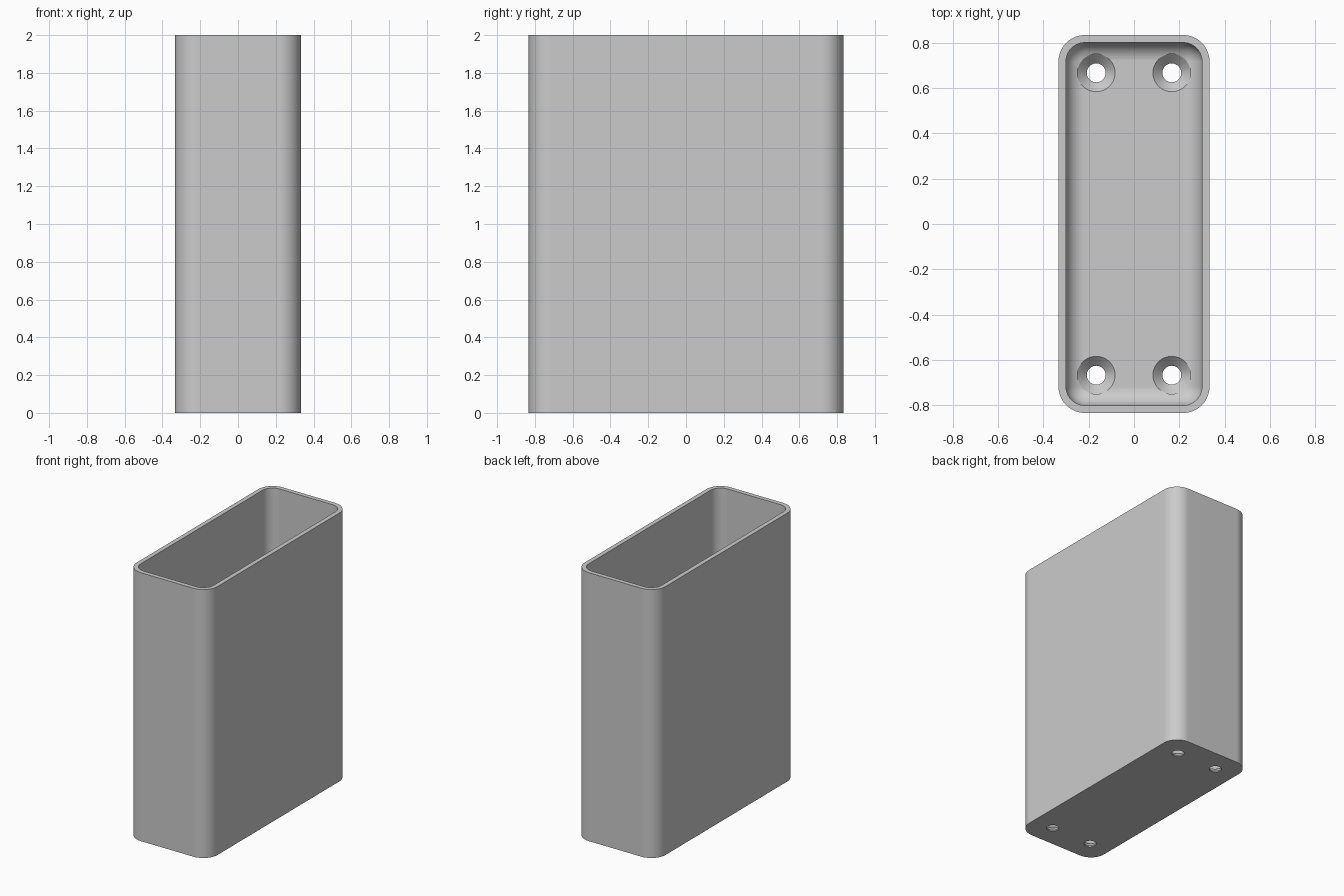
import bpy, bmesh
from math import sin, cos, pi

if "Cube" in bpy.data.objects:
    bpy.data.objects.remove(bpy.data.objects["Cube"])

HALF_X, HALF_Y, HEIGHT = 1 / 3, 5 / 6, 2.0
WALL, FLOOR = 1 / 30, 0.05
CORNER = 0.117
FILLET = CORNER - WALL
STEPS = 10

grey = bpy.data.materials.new("plain grey")
grey.use_nodes = True
grey.diffuse_color = (0.6, 0.6, 0.6, 1)
grey.node_tree.nodes["Principled BSDF"].inputs["Base Color"].default_value = (0.6, 0.6, 0.6, 1)


def ring(bm, inset, z):
    """Rounded rectangle of vertices, inset from the outer outline."""
    r = max(CORNER - inset, 0.002)
    cx, cy = HALF_X - inset - r, HALF_Y - inset - r
    verts = []
    for k, (sx, sy) in enumerate([(1, 1), (-1, 1), (-1, -1), (1, -1)]):
        for i in range(STEPS + 1):
            a = (k + i / STEPS) * pi / 2
            verts.append(bm.verts.new((sx * cx + r * cos(a), sy * cy + r * sin(a), z)))
    return verts


def bridge(bm, loops):
    for a, b in zip(loops, loops[1:]):
        for i in range(len(a)):
            j = (i + 1) % len(a)
            bm.faces.new((a[i], a[j], b[j], b[i]))


def make_object(name, bm):
    bmesh.ops.recalc_face_normals(bm, faces=bm.faces)
    mesh = bpy.data.meshes.new(name)
    bm.to_mesh(mesh)
    bm.free()
    mesh.materials.append(grey)
    obj = bpy.data.objects.new(name, mesh)
    bpy.context.collection.objects.link(obj)
    return obj


# Open box: outer wall, rim, inner wall, filleted floor
bm = bmesh.new()
loops = [ring(bm, 0, 0), ring(bm, 0, HEIGHT), ring(bm, WALL, HEIGHT)]
for i in range(STEPS + 1):
    a = i / STEPS * pi / 2
    loops.append(ring(bm, WALL + FILLET * (1 - cos(a)), FLOOR + FILLET * (1 - sin(a))))
bridge(bm, loops)
bm.faces.new(loops[0])
bm.faces.new(loops[-1])
box = make_object("open_box", bm)

# Countersunk screw hole cutters
bm = bmesh.new()
profile = [(0.0417, -0.05), (0.0417, FLOOR - 0.0417), (0.0833, FLOOR), (0.0833, 0.3)]
SIDES = 40
for x in (-1 / 6, 1 / 6):
    for y in (-2 / 3, 2 / 3):
        rings = [[bm.verts.new((x + r * cos(2 * pi * i / SIDES), y + r * sin(2 * pi * i / SIDES), z))
                  for i in range(SIDES)] for r, z in profile]
        bridge(bm, rings)
        bm.faces.new(rings[0])
        bm.faces.new(rings[-1])
cutter = make_object("screw_hole_cutter", bm)

# Cut the holes and bake the result
cut = box.modifiers.new("screw holes", 'BOOLEAN')
cut.operation = 'DIFFERENCE'
cut.solver = 'EXACT'
cut.object = cutter
bpy.ops.object.select_all(action='DESELECT')
box.select_set(True)
bpy.context.view_layer.objects.active = box
bpy.ops.object.modifier_apply(modifier=cut.name)
bpy.data.objects.remove(cutter)

# Smooth rounded surfaces, crisp edges, flat walls
bpy.ops.object.shade_smooth_by_angle(angle=pi / 6)
weighted = box.modifiers.new("flat walls", 'WEIGHTED_NORMAL')
weighted.keep_sharp = True
